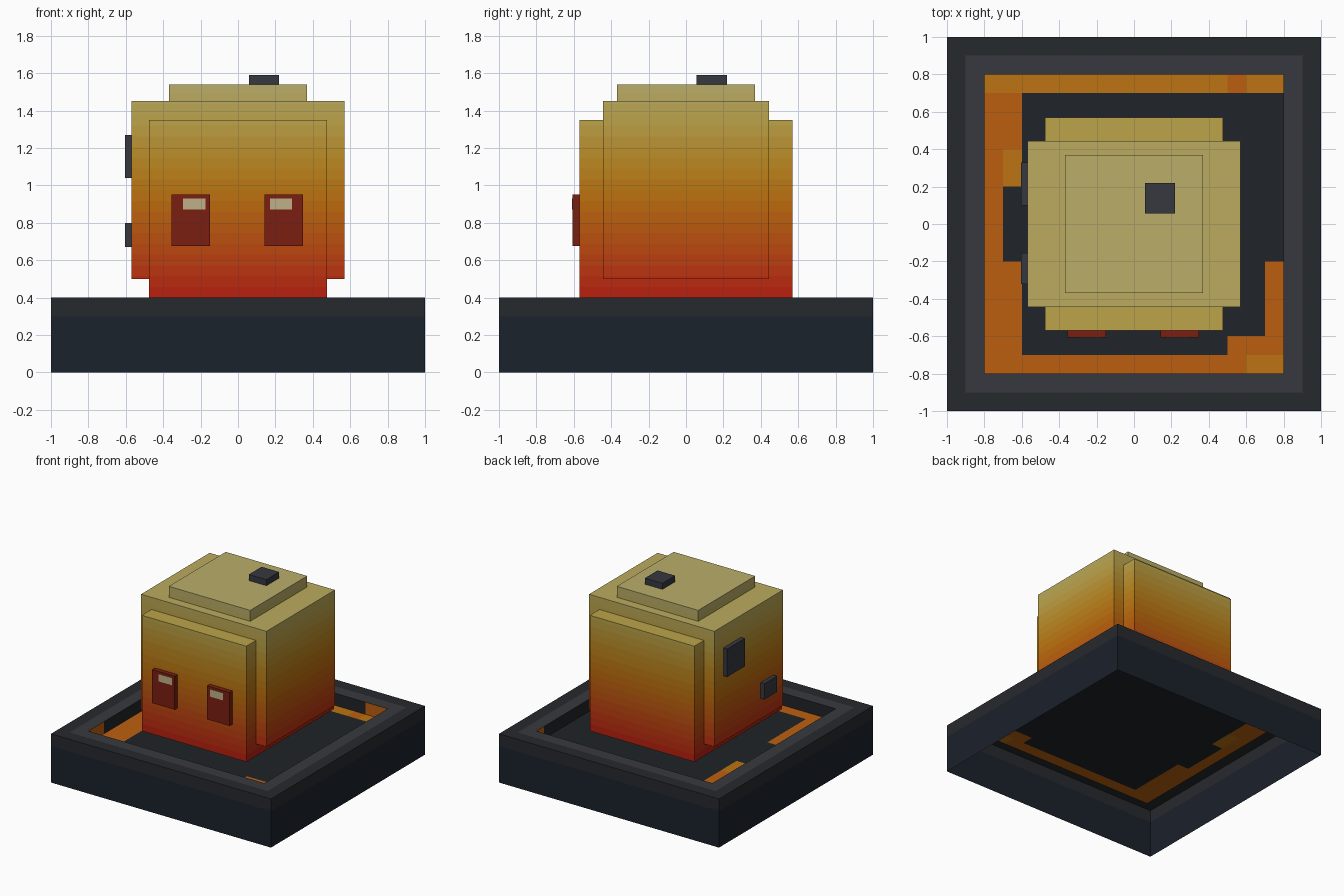
import bpy, bmesh
from mathutils import Matrix, Vector

if "Cube" in bpy.data.objects:
    bpy.data.objects.remove(bpy.data.objects["Cube"])


def material(name, hex_code):
    srgb = [int(hex_code[i:i + 2], 16) / 255 for i in (0, 2, 4)]
    m = bpy.data.materials.new(name)
    m.diffuse_color = [((c + 0.055) / 1.055) ** 2.4 if c > 0.04 else c / 12.92 for c in srgb] + [1]
    m.use_nodes = True
    m.node_tree.nodes["Principled BSDF"].inputs["Base Color"].default_value = m.diffuse_color
    return m


def finish(name, bm, mats):
    mesh = bpy.data.meshes.new(name)
    bm.to_mesh(mesh)
    bm.free()
    for m in mats:
        mesh.materials.append(m)
    obj = bpy.data.objects.new(name, mesh)
    bpy.context.collection.objects.link(obj)
    return obj


def box_bmesh(lo, hi):
    lo, hi = Vector(lo), Vector(hi)
    bm = bmesh.new()
    bmesh.ops.create_cube(bm, size=1, matrix=Matrix.Translation((lo + hi) / 2) @ Matrix.Diagonal((*(hi - lo), 1)))
    return bm


def box(name, lo, hi, mat):
    return finish(name, box_bmesh(lo, hi), [mat])


stone_wall = material("stone_wall", "1b222b")
stone_band = material("stone_band", "26292d")
stone_light = material("stone_light", "37393e")
stone_floor = material("stone_floor", "202328")
lava = material("lava", "bc5f10")
lava_gold = material("lava_gold", "bc7412")
eye_red = material("eye_red", "7a1e10")
eye_pale = material("eye_pale", "c0b088")
crust = material("crust", "373840")

# Hollow square base rim: profile (half width, height) swept round four sides
profile = [(1, 0), (1, .3), (1, .4), (.9, .4), (.8, .4), (.8, .3)]
corners = [(-1, -1), (1, -1), (1, 1), (-1, 1)]
rim_mats = [stone_wall, stone_band, stone_band, stone_light, stone_floor, lava]
bm = bmesh.new()
for seg, ((r0, z0), (r1, z1)) in enumerate(zip(profile, profile[1:])):
    n = 16 if seg == 4 else 1
    for side in range(4):
        c0, c1 = Vector(corners[side]), Vector(corners[(side + 1) % 4])
        for i in range(n):
            a, b = c0.lerp(c1, i / n), c0.lerp(c1, (i + 1) / n)
            f = bm.faces.new([bm.verts.new((*(p * r), z)) for p, r, z in
                              ((a, r0, z0), (b, r0, z0), (b, r1, z1), (a, r1, z1))])
            f.material_index = seg
            # glowing patches on the inner wall
            if seg == 4 and ((side == 2 and i < 2) or (side == 3 and i > 13) or (side == 1 and i == 15)):
                f.material_index = 5
finish("base_rim", bm, rim_mats)

# Pool floor: 0.1 unit tiles, painted by rectangles (x0, y0, x1, y1, material)
patches = [(-.8, -.8, .8, .8, 1), (-.6, -.7, .5, .7, 0), (.5, -.6, .7, .7, 0),
           (.7, -.2, .8, .7, 0), (-.7, -.2, -.6, .2, 0), (-.7, .2, -.6, .4, 2),
           (-.8, .7, .5, .8, 2), (.6, .7, .8, .8, 2), (.6, -.8, .8, -.7, 2)]
bm = bmesh.new()
bmesh.ops.create_grid(bm, x_segments=16, y_segments=16, size=.8, matrix=Matrix.Translation((0, 0, .3)))
for f in bm.faces:
    c = f.calc_center_median()
    for x0, y0, x1, y1, m in patches:
        if x0 < c.x < x1 and y0 < c.y < y1:
            f.material_index = m
finish("pool_floor", bm, [stone_floor, lava, lava_gold])

# Body: three overlapping boxes with a red to yellow height gradient
stops = [(.4, (184, 28, 15)), (.6, (188, 62, 16)), (.9, (188, 108, 12)),
         (1.1, (188, 134, 30)), (1.35, (188, 164, 74)), (1.55, (186, 176, 110))]


def gradient(z):
    for (z0, c0), (z1, c1) in zip(stops, stops[1:]):
        if z <= z1:
            t = max(0, (z - z0) / (z1 - z0))
            return "".join("%02x" % round(a + (b - a) * t) for a, b in zip(c0, c1))
    return "bab06e"


BANDS, STEP = 20, .0575
heat = [material("heat_%02d" % i, gradient(.4 + STEP * (i + .5))) for i in range(BANDS)]


def hot_box(name, lo, hi):
    bm = box_bmesh(lo, hi)
    for i in range(1, BANDS):
        bmesh.ops.bisect_plane(bm, geom=bm.verts[:] + bm.edges[:] + bm.faces[:],
                               plane_co=(0, 0, .4 + STEP * i), plane_no=(0, 0, 1))
    for f in bm.faces:
        i = int((f.calc_center_median().z - .4) / STEP)
        f.material_index = min(max(i, 0), BANDS - 1)
    finish(name, bm, heat)


hot_box("body_front_back", (-.475, -.57, .4), (.475, .57, 1.35))
hot_box("body_sides", (-.57, -.445, .5), (.57, .445, 1.45))
hot_box("body_top", (-.37, -.37, .59), (.37, .37, 1.54))

# Eyes with pale highlights
for side, x, hx in (("left", -.355, -.295), ("right", .143, .17)):
    box("eye_" + side, (x, -.607, .675), (x + .205, -.56, .95), eye_red)
    box("eye_highlight_" + side, (hx, -.609, .87), (hx + .12, -.6, .93), eye_pale)

# Crust lumps on the left side and top
box("crust_upper", (-.605, .1, 1.04), (-.56, .33, 1.27), crust)
box("crust_lower", (-.605, -.32, .67), (-.56, -.155, .8), crust)
box("crust_top", (.06, .055, 1.53), (.22, .22, 1.59), crust)
